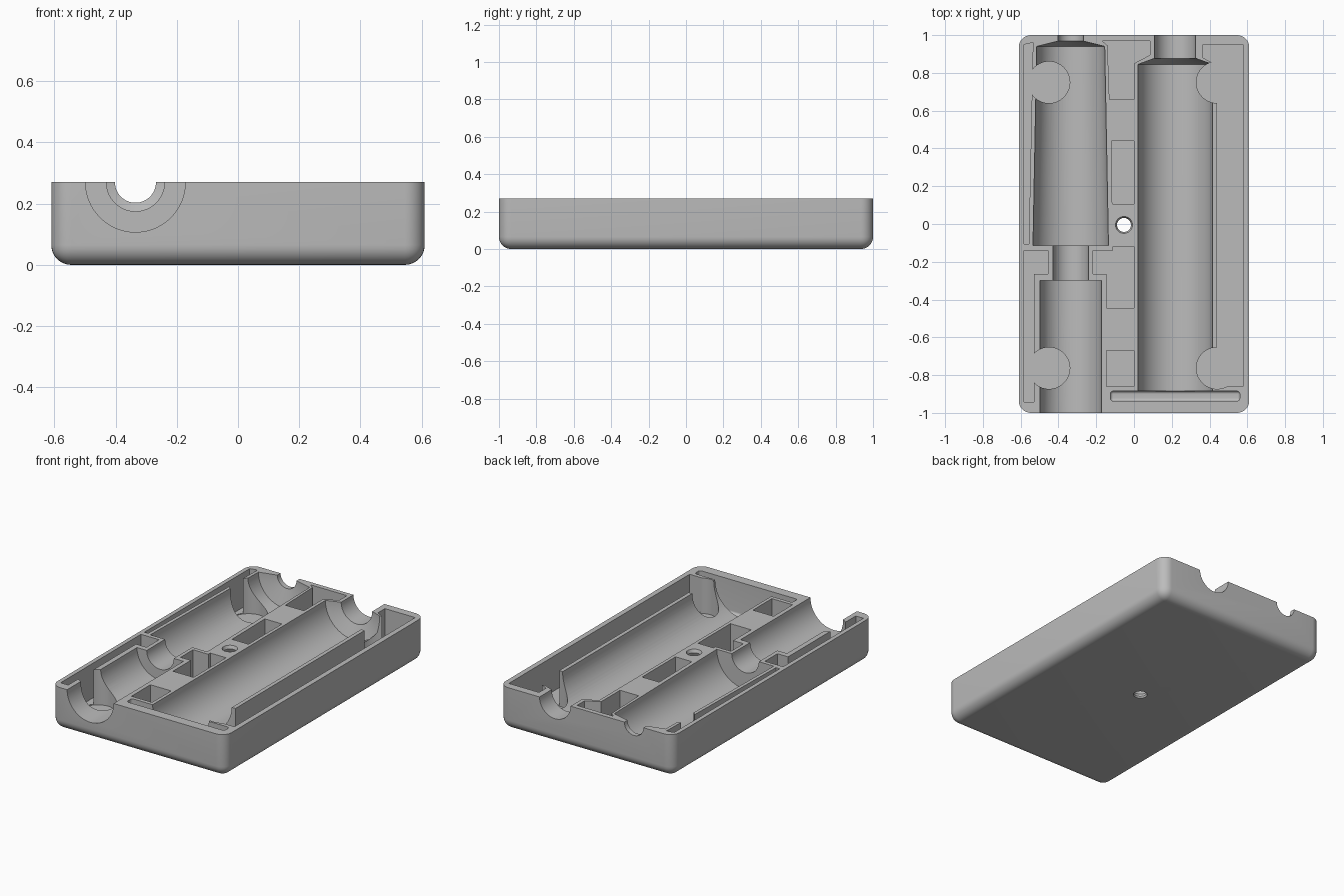
import bpy, bmesh, math
from mathutils import Matrix, Vector

if "Cube" in bpy.data.objects:
    bpy.data.objects.remove(bpy.data.objects["Cube"], do_unlink=True)

TOP = 0.27      # parting plane height
FLOOR = 0.05    # pocket floor height

grey = bpy.data.materials.new("grey plastic")
grey.use_nodes = True
colour = (0.5, 0.5, 0.5, 1)
grey.diffuse_color = colour
grey.node_tree.nodes["Principled BSDF"].inputs["Base Color"].default_value = colour


def to_object(name, bm):
    bmesh.ops.recalc_face_normals(bm, faces=bm.faces)
    mesh = bpy.data.meshes.new(name)
    bm.to_mesh(mesh)
    bm.free()
    mesh.materials.append(grey)
    obj = bpy.data.objects.new(name, mesh)
    bpy.context.collection.objects.link(obj)
    return obj


def box(name, x0, x1, y0, y1, z0, z1, radius):
    """Box whose edges are rounded, except around the top."""
    bm = bmesh.new()
    size = Matrix.Diagonal((x1 - x0, y1 - y0, z1 - z0, 1))
    place = Matrix.Translation(((x0 + x1) / 2, (y0 + y1) / 2, (z0 + z1) / 2))
    bmesh.ops.create_cube(bm, size=1, matrix=place @ size)
    edges = [e for e in bm.edges if min(v.co.z for v in e.verts) < z1 - 0.001]
    bmesh.ops.bevel(bm, geom=edges, offset=radius, segments=8, profile=0.5, affect='EDGES')
    return to_object(name, bm)


def prism(name, outline):
    """Pocket cutter extruded up from the pocket floor."""
    bm = bmesh.new()
    face = bm.faces.new([bm.verts.new((x, y, FLOOR)) for x, y in outline])
    up = bmesh.ops.extrude_face_region(bm, geom=[face])
    bmesh.ops.translate(bm, vec=(0, 0, 0.4),
                        verts=[v for v in up["geom"] if isinstance(v, bmesh.types.BMVert)])
    return to_object(name, bm)


def rect(x0, x1, y0, y1):
    return [(x0, y0), (x1, y0), (x1, y1), (x0, y1)]


def turned(name, profile, matrix, sides=72):
    """Closed solid of revolution from (position, radius) pairs."""
    bm = bmesh.new()
    rings = []
    for pos, r in profile:
        angles = [(i + 0.5) * math.tau / sides for i in range(sides)]
        rings.append([bm.verts.new(matrix @ Vector((r * math.cos(a), r * math.sin(a), pos)))
                      for a in angles])
    for a, b in zip(rings, rings[1:]):
        for i in range(sides):
            j = (i + 1) % sides
            bm.faces.new((a[i], a[j], b[j], b[i]))
    bm.faces.new(rings[0])
    bm.faces.new(rings[-1])
    return to_object(name, bm)


def along_y(x):
    return Matrix.Translation((x, 0, TOP)) @ Matrix.Rotation(-math.pi / 2, 4, 'X')


# Outer shell block
shell = box("case_half", -0.61, 0.61, -1, 1, 0, TOP, 0.065)

# Lengthwise round channels
cutters = [
    turned("left_channel", [(-1.1, 0.163), (-0.3, 0.163), (-0.3, 0.095), (-0.115, 0.095),
                            (-0.115, 0.2), (0.94, 0.18), (0.968, 0.067), (1.1, 0.067)],
           along_y(-0.335)),
    turned("right_channel", [(-0.9, 0.197), (0.845, 0.197), (0.877, 0.109), (1.1, 0.109)],
           along_y(0.218)),
    box("end_plate_slot", -0.125, 0.56, -0.937, -0.885, 0.06, 0.4, 0.015),
]

# Round magnet wells
for x, y in ((-0.45, 0.75), (0.44, 0.75), (-0.45, -0.763), (0.44, -0.763)):
    cutters.append(turned("magnet_well", [(FLOOR - 0.005, 0.11), (0.4, 0.11)],
                          Matrix.Translation((x, y, 0))))

# Weight-saving pockets
pockets = [
    [(-0.17, 0.97), (0.085, 0.97), (0.085, 0.895), (0, 0.85), (0, 0.66), (-0.13, 0.66), (-0.14, 0.945)],
    [(-0.12, 0.44), (0, 0.44), (0, 0.105), (-0.115, 0.105)],
    [(-0.11, -0.12), (0, -0.12), (0, -0.445), (-0.145, -0.445), (-0.145, -0.265),
     (-0.217, -0.265), (-0.217, -0.14), (-0.11, -0.14)],
    rect(-0.145, 0, -0.86, -0.67),
    [(-0.583, -0.14), (-0.455, -0.14), (-0.455, -0.265), (-0.53, -0.265), (-0.53, -0.943), (-0.583, -0.943)],
    [(-0.583, -0.105), (-0.557, -0.105), (-0.535, 0.96), (-0.583, 0.95)],
    [(0.365, 0.95), (0.577, 0.95), (0.577, -0.86), (0.44, -0.86), (0.44, 0.84), (0.365, 0.88)],
]
cutters += [prism("pocket", outline) for outline in pockets]

# Threaded screw hole
thread = [(-0.05 + 0.02 * i, 0.037 if i % 2 else 0.045) for i in range(20)]
cutters.append(turned("screw_hole", thread, Matrix.Translation((-0.053, -0.005, 0)), 32))

# Carve everything out of the shell
bpy.ops.object.select_all(action='DESELECT')
bpy.context.view_layer.objects.active = shell
shell.select_set(True)
for cutter in cutters:
    cut = shell.modifiers.new("cut", 'BOOLEAN')
    cut.operation = 'DIFFERENCE'
    cut.solver = 'EXACT'
    cut.object = cutter
    bpy.ops.object.modifier_apply(modifier=cut.name)
    bpy.data.objects.remove(cutter, do_unlink=True)

bpy.ops.object.shade_smooth_by_angle(angle=math.radians(25))
